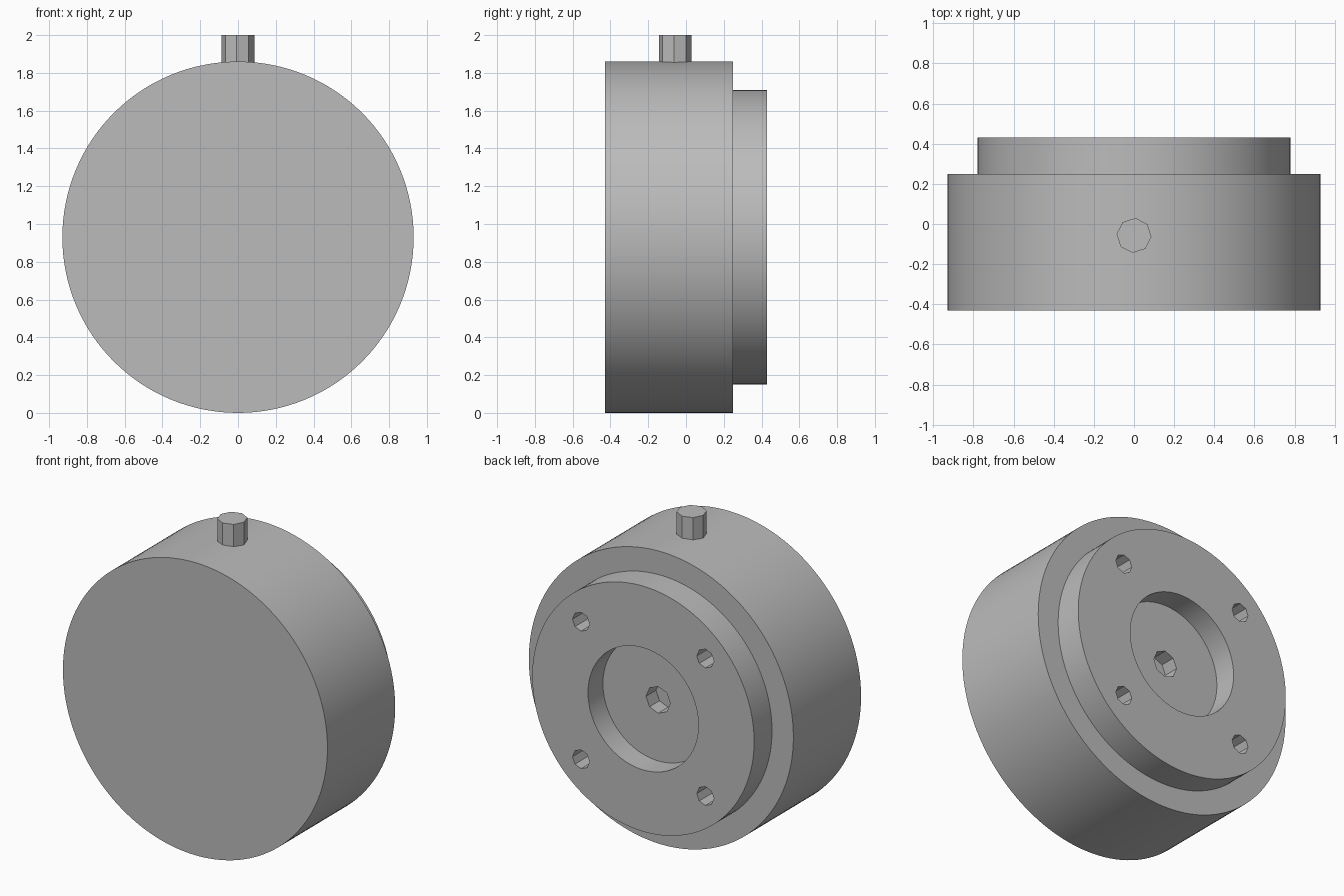
import bpy
import math
from mathutils import Matrix

if "Cube" in bpy.data.objects:
    bpy.data.objects.remove(bpy.data.objects["Cube"], do_unlink=True)

AXIS_Z = 0.93    # height of the main axis
BACK = 0.43      # rear face of the flange

grey = bpy.data.materials.new("plain_grey")
grey.use_nodes = True
colour = (0.5, 0.5, 0.5, 1)
grey.diffuse_color = colour
grey.node_tree.nodes["Principled BSDF"].inputs["Base Color"].default_value = colour


def disc(name, radius, y0, y1, x=0.0, z=AXIS_Z, sides=128):
    """Cylinder lying along y between y0 and y1."""
    bpy.ops.mesh.primitive_cylinder_add(vertices=sides, radius=radius, depth=y1 - y0)
    ob = bpy.context.object
    ob.name = name
    ob.data.transform(Matrix.Rotation(math.pi / 2, 4, "X"))
    ob.location = (x, (y0 + y1) / 2, z)
    ob.data.materials.append(grey)
    return ob


def cut(target, cutter):
    """Subtract a cutter from a part and apply it."""
    mod = target.modifiers.new("cut", "BOOLEAN")
    mod.operation = "DIFFERENCE"
    mod.solver = "EXACT"
    mod.object = cutter
    bpy.context.view_layer.objects.active = target
    bpy.ops.object.modifier_apply(modifier=mod.name)


# Main drum and the smaller rear flange
drum = disc("drum_body", 0.93, -0.43, 0.25)
flange = disc("rear_flange", 0.78, 0.23, BACK)

# Round recess, centre socket and four mounting holes
recess = disc("recess_cutter", 0.388, BACK - 0.15, BACK + 0.1)
socket = disc("socket_cutter", 0.085, 0.18, BACK + 0.1, sides=8)
holes = [disc("hole_cutter", 0.06, BACK - 0.15, BACK + 0.1,
              sx * 0.437, AXIS_Z + sz * 0.437, 8)
         for sx in (-1, 1) for sz in (-1, 1)]
cut(drum, socket)
for cutter in [recess, socket] + holes:
    cut(flange, cutter)
for cutter in [recess, socket] + holes:
    bpy.data.objects.remove(cutter, do_unlink=True)

# Eight-sided pin on top
bpy.ops.mesh.primitive_cylinder_add(vertices=8, radius=0.087, depth=0.2,
                                    location=(0, -0.057, 1.9),
                                    rotation=(0, 0, math.radians(-5)))
pin = bpy.context.object
pin.name = "top_pin"
pin.data.materials.append(grey)

# Smooth round walls with sharp rims
for part in (drum, flange):
    bpy.ops.object.select_all(action="DESELECT")
    part.select_set(True)
    bpy.context.view_layer.objects.active = part
    bpy.ops.object.shade_smooth_by_angle(angle=math.radians(30))
